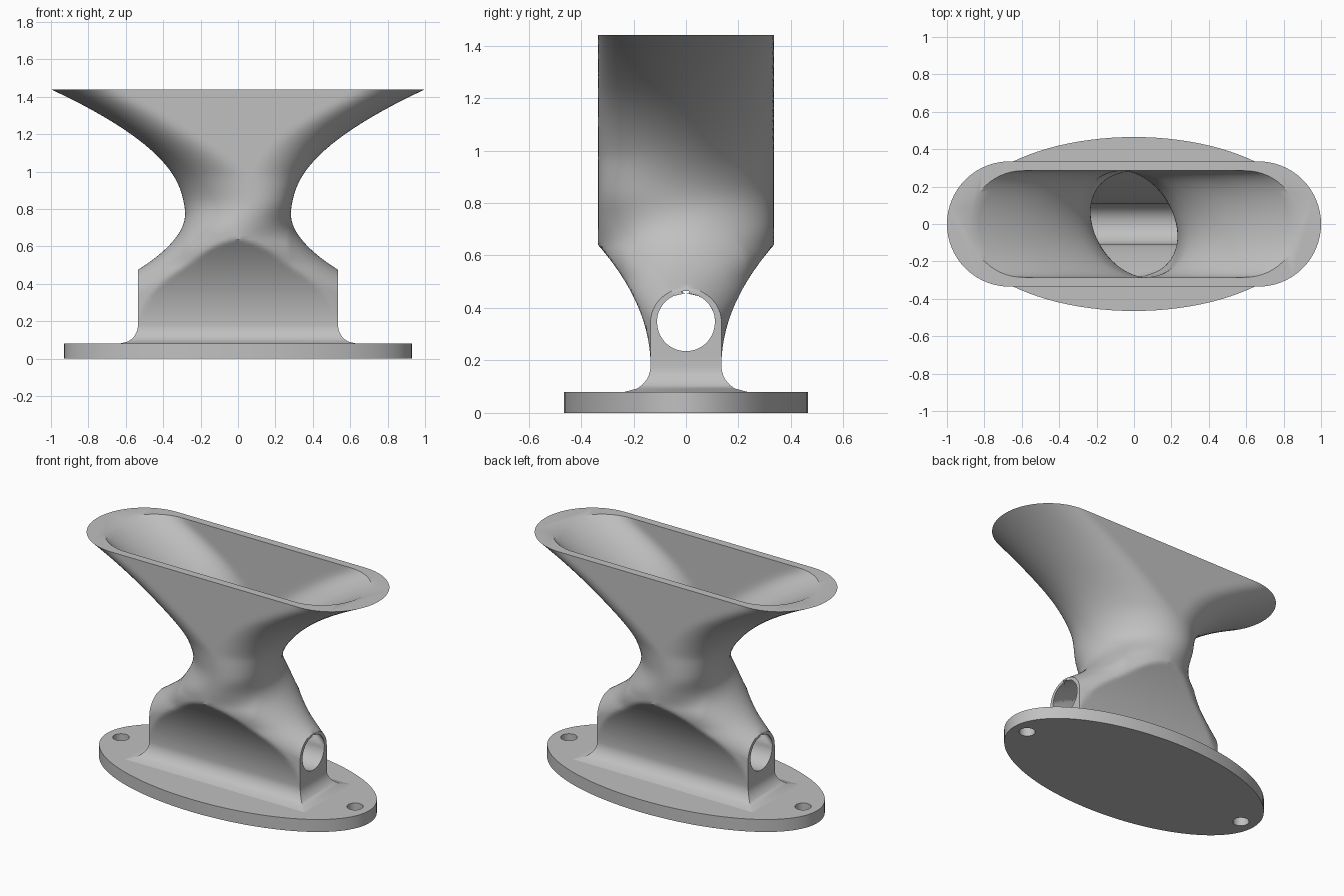
import bpy, bmesh, math
from mathutils import Matrix

cube = bpy.data.objects.get("Cube")
if cube:
    bpy.data.objects.remove(cube)

grey = bpy.data.materials.new("plain grey")
grey.use_nodes = True
GREY = (0.53, 0.53, 0.53, 1)
grey.diffuse_color = GREY
grey.node_tree.nodes["Principled BSDF"].inputs["Base Color"].default_value = GREY

TOP, WAIST_Z, RIDGE_Z, TUBE_Z, TUBE_X = 1.44, 0.8, 0.64, 0.345, 0.535


def smooth(a, b, v):
    t = min(max((v - a) / (b - a), 0), 1)
    return t * t * (3 - 2 * t)


def make_object(name, bm):
    bmesh.ops.recalc_face_normals(bm, faces=bm.faces)
    mesh = bpy.data.meshes.new(name)
    bm.to_mesh(mesh)
    bm.free()
    mesh.materials.append(grey)
    obj = bpy.data.objects.new(name, mesh)
    bpy.context.collection.objects.link(obj)
    return obj


def cylinder(name, radius, z0, z1, x=0, y_scale=1, sides=96):
    bm = bmesh.new()
    bmesh.ops.create_cone(bm, cap_ends=True, segments=sides, radius1=radius,
                          radius2=radius, depth=z1 - z0,
                          matrix=Matrix.Translation((x, 0, (z0 + z1) / 2)))
    bmesh.ops.scale(bm, vec=(1, y_scale, 1), verts=bm.verts)
    return make_object(name, bm)


def cut(obj, cutter):
    mod = obj.modifiers.new("cut", "BOOLEAN")
    mod.operation, mod.solver, mod.object = "DIFFERENCE", "EXACT", cutter
    bpy.context.view_layer.objects.active = obj
    bpy.ops.object.modifier_apply(modifier=mod.name)
    bpy.data.objects.remove(cutter)


class Horn:
    """Flared oval mouth, narrow waist, and two arms ending in round tubes."""

    def __init__(self, mouth_x, half_y, waist, tube_r, tube_top, end_x, inner):
        self.mouth_x, self.half_y, self.waist = mouth_x, half_y, waist
        self.tube_r, self.tube_top, self.end_x, self.inner = tube_r, tube_top, end_x, inner

    def flare(self, z):
        """Extra spread of the foot fillet."""
        if self.inner or z >= 0.18:
            return 0
        r = 0.1
        return r - math.sqrt(max(r * r - (0.18 - max(z, 0.08)) ** 2, 0))

    def width(self, z):
        if z <= self.tube_top:
            return self.end_x + self.flare(z)
        if z < WAIST_Z:
            f = (WAIST_Z - z) / (WAIST_Z - self.tube_top)
            return self.waist + (TUBE_X - self.waist) * f ** 2
        f = (min(z, TOP) - WAIST_Z) / (TOP - WAIST_Z)
        return self.waist + (self.mouth_x - self.waist) * f ** 1.9

    def side(self, z):
        """Half depth seen from the side."""
        if z >= RIDGE_Z:
            return self.half_y
        if not self.inner:
            return 0.135 + 0.2 * max((z - 0.18) / (RIDGE_Z - 0.18), 0) ** 2 + self.flare(z)
        if z > TUBE_Z:
            f = (z - TUBE_Z) / (RIDGE_Z - TUBE_Z)
            return self.tube_r + (self.half_y - self.tube_r) * f ** 1.3
        return math.sqrt(max(self.tube_r ** 2 - (z - TUBE_Z) ** 2, 0))

    def arm(self, x, z):
        """Half depth of an arm with a rounded top."""
        x = min(abs(x), TUBE_X)
        h = self.half_y + (self.tube_r - self.half_y) * x / TUBE_X
        c = RIDGE_Z + (TUBE_Z - RIDGE_Z) * x / TUBE_X
        if x < self.waist:
            t = WAIST_Z + self.waist - x
        else:
            f = (x - self.waist) / (TUBE_X - self.waist)
            t = WAIST_Z - (WAIST_Z - self.tube_top) * math.sqrt(f)
        f = max(z - c, 0) / (t - c)
        return h * math.sqrt(max(1 - f * f, 0))

    def oval(self, x, z):
        w = self.width(z)
        a = min(self.half_y, w)
        f = max(abs(x) - (w - a), 0) / a
        return self.half_y * math.sqrt(max(1 - f * f, 0))

    def depth(self, x, z):
        if z < 0.18 and not self.inner:
            return self.side(z)
        k = smooth(0.5, 0.72, z)
        y = self.arm(x, z) * (1 - k) + self.oval(x, z) * k
        return max(min(self.side(z), y), 0.001)

    def build(self, name, levels, n=56):
        bm = bmesh.new()
        rings = []
        for z in levels:
            w = self.width(z)
            twist = -0.25 * smooth(RIDGE_Z, 0.85, z) * (1 - smooth(0.85, 1.25, z))
            xs = [-w * math.cos(math.pi * i / n) for i in range(n + 1)]
            pts = [(x, -self.depth(x, z)) for x in xs]
            pts += [(x, self.depth(x, z)) for x in reversed(xs)]
            rings.append([bm.verts.new((x + twist * y, y, z)) for x, y in pts])
        for low, high in zip(rings, rings[1:]):
            for i in range(len(low)):
                j = (i + 1) % len(low)
                bm.faces.new((low[i], low[j], high[j], high[i]))
        bm.faces.new(rings[0][::-1])
        bm.faces.new(rings[-1])
        return make_object(name, bm)


def steps(*stops):
    """Heights running through (height, count) stops."""
    out = [stops[0][0]]
    for (a, _), (b, count) in zip(stops, stops[1:]):
        out += [a + (b - a) * i / count for i in range(1, count + 1)]
    return out


# Horn body, hollowed by a matching inner passage
outer = Horn(1.0, 0.335, 0.275, 0.135, 0.475, TUBE_X, False)
inner = Horn(0.88, 0.285, 0.225, 0.11, 0.455, 0.57, True)
body = outer.build("horn_body", steps((0.07, 0), (0.08, 1), (0.18, 8), (TUBE_Z, 5),
                                      (0.475, 12), (RIDGE_Z, 10), (WAIST_Z, 8), (TOP, 24)))
passage = inner.build("passage_cutter", steps((0.2355, 0), (0.26, 5), (TUBE_Z, 7), (0.455, 12),
                                              (RIDGE_Z, 10), (WAIST_Z, 8), (TOP, 24), (1.5, 1)))
cut(body, passage)

# Oval base plate with two bolt holes
plate = cylinder("base_plate", 0.93, 0, 0.08, y_scale=0.5)
for side in (-1, 1):
    cut(plate, cylinder("bolt_cutter", 0.048, -0.1, 0.2, x=side * 0.83, sides=32))

for obj in (body, plate):
    bpy.ops.object.select_all(action="DESELECT")
    obj.select_set(True)
    bpy.context.view_layer.objects.active = obj
    bpy.ops.object.shade_smooth_by_angle(angle=math.radians(32))
